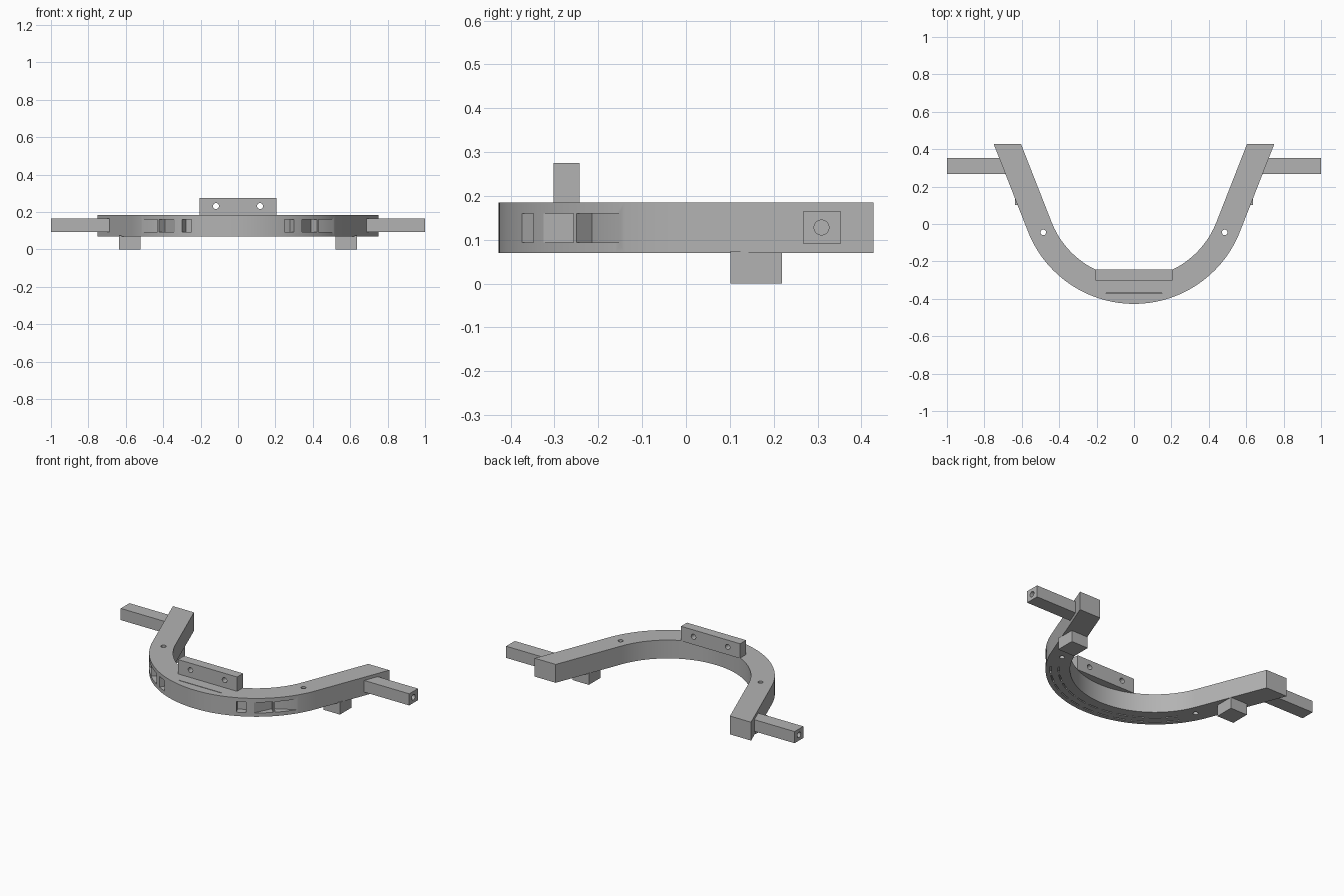
import bpy, bmesh, math
from mathutils import Matrix, Vector

old = bpy.data.objects.get("Cube")
if old:
    bpy.data.objects.remove(old, do_unlink=True)

mat = bpy.data.materials.new("plain grey")
mat.use_nodes = True
GREY = (0.45, 0.45, 0.45, 1)
mat.diffuse_color = GREY
mat.node_tree.nodes["Principled BSDF"].inputs["Base Color"].default_value = GREY

R_OUT, R_IN, CY = 0.609, 0.473, 0.182   # bow arc, centred on (0, CY)
Z0, Z1 = 0.07, 0.185                    # underside and top of the bow
BACK = 0.427


def polar(r, deg):
    """Point on the bow arc; zero degrees is the front, positive is left."""
    a = math.radians(deg)
    return (r * math.sin(a), CY - r * math.cos(a))


def prism(bm, outline, z0, z1):
    face = bm.faces.new([bm.verts.new((x, y, z0)) for x, y in outline])
    up = bmesh.ops.extrude_face_region(bm, geom=[face])["geom"]
    bmesh.ops.translate(bm, vec=(0, 0, z1 - z0),
                        verts=[v for v in up if isinstance(v, bmesh.types.BMVert)])


def box(bm, lo, hi):
    prism(bm, [(lo[0], lo[1]), (hi[0], lo[1]), (hi[0], hi[1]), (lo[0], hi[1])], lo[2], hi[2])


def rod(bm, centre, radius, length, axis):
    turn = Vector((0, 0, 1)).rotation_difference(Vector(axis)).to_matrix().to_4x4()
    bmesh.ops.create_cone(bm, cap_ends=True, segments=24, radius1=radius, radius2=radius,
                          depth=length, matrix=Matrix.Translation(centre) @ turn)


def sector(bm, r0, r1, a0, a1, z0, z1, n=4):
    angles = [a0 + (a1 - a0) * i / n for i in range(n + 1)]
    prism(bm, [polar(r1, a) for a in angles] + [polar(r0, a) for a in reversed(angles)], z0, z1)


def finish(bm, name):
    bmesh.ops.recalc_face_normals(bm, faces=bm.faces)
    mesh = bpy.data.meshes.new(name)
    bm.to_mesh(mesh)
    bm.free()
    mesh.materials.append(mat)
    obj = bpy.data.objects.new(name, mesh)
    bpy.context.collection.objects.link(obj)
    return obj


def cut(obj, bm):
    cutter = finish(bm, "cutter")
    cutter.hide_render = True
    mod = obj.modifiers.new("cut", "BOOLEAN")
    mod.operation, mod.solver, mod.object = "DIFFERENCE", "EXACT", cutter
    activate(obj)
    bpy.ops.object.modifier_apply(modifier=mod.name)
    bpy.data.objects.remove(cutter, do_unlink=True)


def activate(obj):
    bpy.ops.object.select_all(action="DESELECT")
    obj.select_set(True)
    bpy.context.view_layer.objects.active = obj


# Curved bow with straight splayed ends
SPLAY = 68.7
steps = [SPLAY * (i / 32 - 1) for i in range(65)]
outer = [(-0.75, BACK)] + [polar(R_OUT, a) for a in steps] + [(0.75, BACK)]
inner = [(0.604, BACK)] + [polar(R_IN, a) for a in reversed(steps)] + [(-0.604, BACK)]
bm = bmesh.new()
prism(bm, outer + inner, Z0, Z1)
bow = finish(bm, "curved_bow")

# Side windows, wedge pockets and screw holes
bm = bmesh.new()
for s in (-1, 1):
    sector(bm, 0.565, 0.65, s * 24.2, s * 29.5, 0.094, 0.16)
    for flush, deep in ((33.6, 44), (57, 44.9)):
        prism(bm, [polar(R_OUT, s * flush), polar(0.66, s * flush),
                   polar(0.66, s * deep), polar(0.56, s * deep)], 0.094, 0.16)
    rod(bm, (s * 0.485, -0.045, 0.13), 0.015, 0.3, (0, 0, 1))
cut(bow, bm)

# Thin slit on top and two rows of slits underneath
bm = bmesh.new()
box(bm, (-0.15, -0.372, Z1 - 0.015), (0.15, -0.368, Z1 + 0.02))
for r in (0.535, 0.58):
    for i in range(-5, 6):
        sector(bm, r - 0.004, r + 0.004, i * 10 - 3.5, i * 10 + 3.5, Z0 - 0.02, Z0 + 0.012)
cut(bow, bm)

# Upright mounting plate with two holes
bm = bmesh.new()
box(bm, (-0.205, -0.302, 0.183), (0.205, -0.243, 0.275))
plate = finish(bm, "mounting_plate")
bm = bmesh.new()
for s in (-1, 1):
    rod(bm, (s * 0.118, -0.27, 0.232), 0.016, 0.2, (0, 1, 0))
cut(plate, bm)

# Side arms with drilled ends, and feet below
parts = [bow, plate]
for s, side in ((1, "left"), (-1, "right")):
    bm = bmesh.new()
    xs = sorted((s * 0.64, s * 1.0))
    box(bm, (xs[0], 0.267, 0.092), (xs[1], 0.353, 0.165))
    arm = finish(bm, side + "_arm")
    bm = bmesh.new()
    rod(bm, (s * 1.0, 0.309, 0.128), 0.017, 0.2, (1, 0, 0))
    cut(arm, bm)
    bm = bmesh.new()
    xs = sorted((s * 0.52, s * 0.635))
    box(bm, (xs[0], 0.102, 0), (xs[1], 0.219, Z0 + 0.004))
    parts += [arm, finish(bm, side + "_foot")]

for obj in parts:
    activate(obj)
    bpy.ops.object.shade_smooth_by_angle(angle=math.radians(30))
